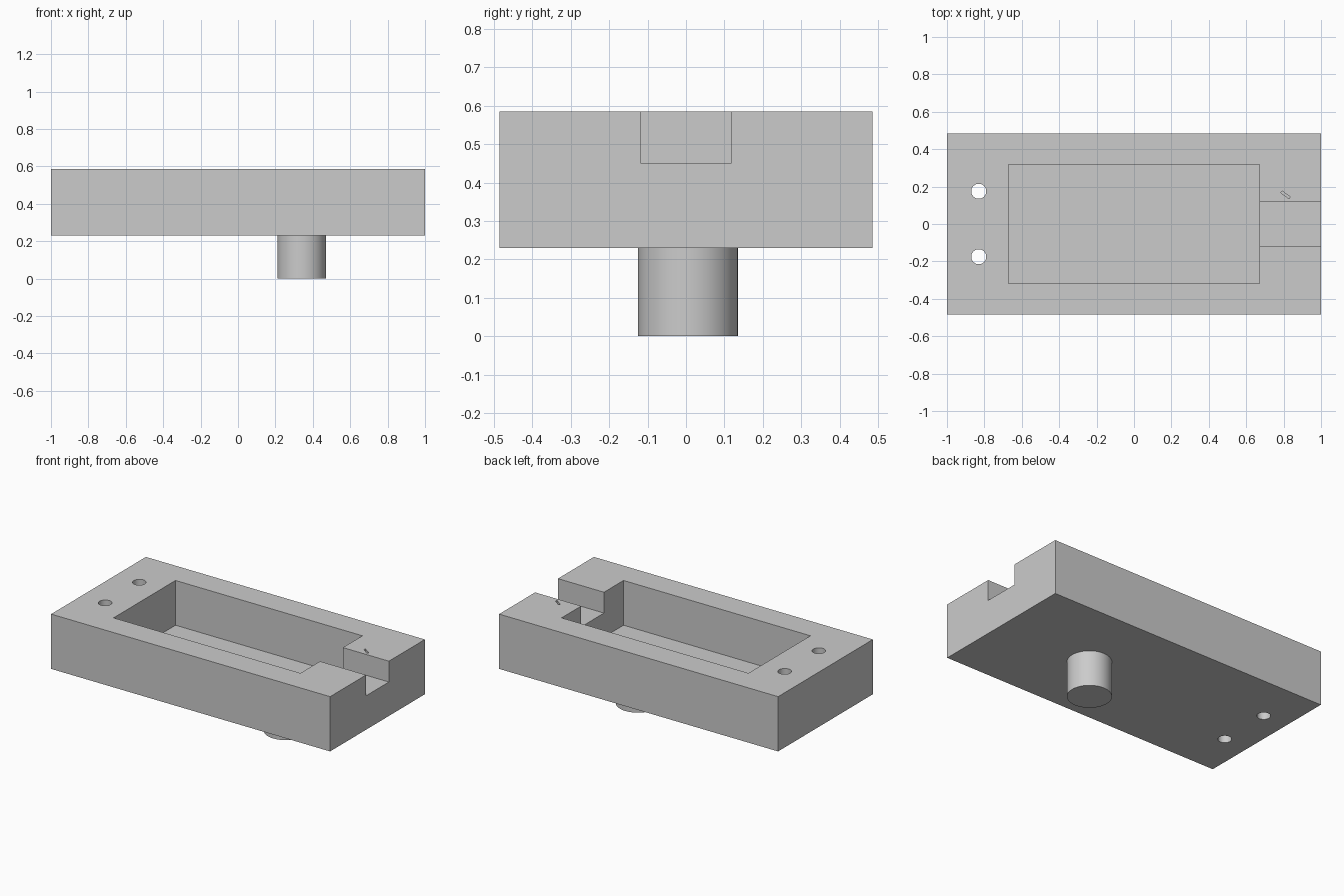
import bpy, math
from mathutils import Matrix

if "Cube" in bpy.data.objects:
    bpy.data.objects.remove(bpy.data.objects["Cube"])

grey = bpy.data.materials.new("light_grey")
grey.diffuse_color = (0.6, 0.6, 0.6, 1)
grey.use_nodes = True
grey.node_tree.nodes["Principled BSDF"].inputs["Base Color"].default_value = grey.diffuse_color

Z0, Z1 = 0.23, 0.585      # underside and rim of the tray
FLOOR, SLOT = 0.295, 0.45  # pocket floor and slot floor


def box(name, x0, x1, y0, y1, z0, z1, turn=0):
    bpy.ops.mesh.primitive_cube_add(size=1)
    ob = bpy.context.object
    ob.name = name
    centre = Matrix.Translation(((x0 + x1) / 2, (y0 + y1) / 2, (z0 + z1) / 2))
    ob.data.transform(centre @ Matrix.Rotation(turn, 4, 'Z')
                      @ Matrix.Diagonal((x1 - x0, y1 - y0, z1 - z0, 1)))
    ob.data.materials.append(grey)
    return ob


def cylinder(name, x, y, r, z0, z1, sides):
    bpy.ops.mesh.primitive_cylinder_add(vertices=sides, radius=r, depth=z1 - z0)
    ob = bpy.context.object
    ob.name = name
    ob.data.transform(Matrix.Translation((x, y, (z0 + z1) / 2)))
    ob.data.materials.append(grey)
    return ob


# Rectangular tray body
tray = box("tray", -1, 1, -0.485, 0.485, Z0, Z1)

# Pocket, end slot, two through holes and a small nick in the rim
cutters = [
    box("pocket_cutter", -0.67, 0.67, -0.317, 0.317, FLOOR, 0.8),
    box("slot_cutter", 0.6, 1.1, -0.117, 0.117, SLOT, 0.8),
    box("nick_cutter", 0.783, 0.837, 0.15, 0.162, Z1 - 0.02, 0.7, math.radians(-35)),
]
for y in (-0.175, 0.175):
    cutters.append(cylinder("hole_cutter", -0.83, y, 0.04, 0.1, 0.8, 32))

bpy.context.view_layer.objects.active = tray
for c in cutters:
    mod = tray.modifiers.new("cut", 'BOOLEAN')
    mod.operation = 'DIFFERENCE'
    mod.solver = 'EXACT'
    mod.object = c
    bpy.ops.object.modifier_apply(modifier=mod.name)
    bpy.data.objects.remove(c)

# Round peg underneath
peg = cylinder("peg", 0.34, 0.005, 0.13, 0, Z0, 64)

# Smooth round walls, sharp edges elsewhere
for ob in (tray, peg):
    bpy.ops.object.select_all(action='DESELECT')
    ob.select_set(True)
    bpy.context.view_layer.objects.active = ob
    bpy.ops.object.shade_smooth_by_angle(angle=math.radians(30))
